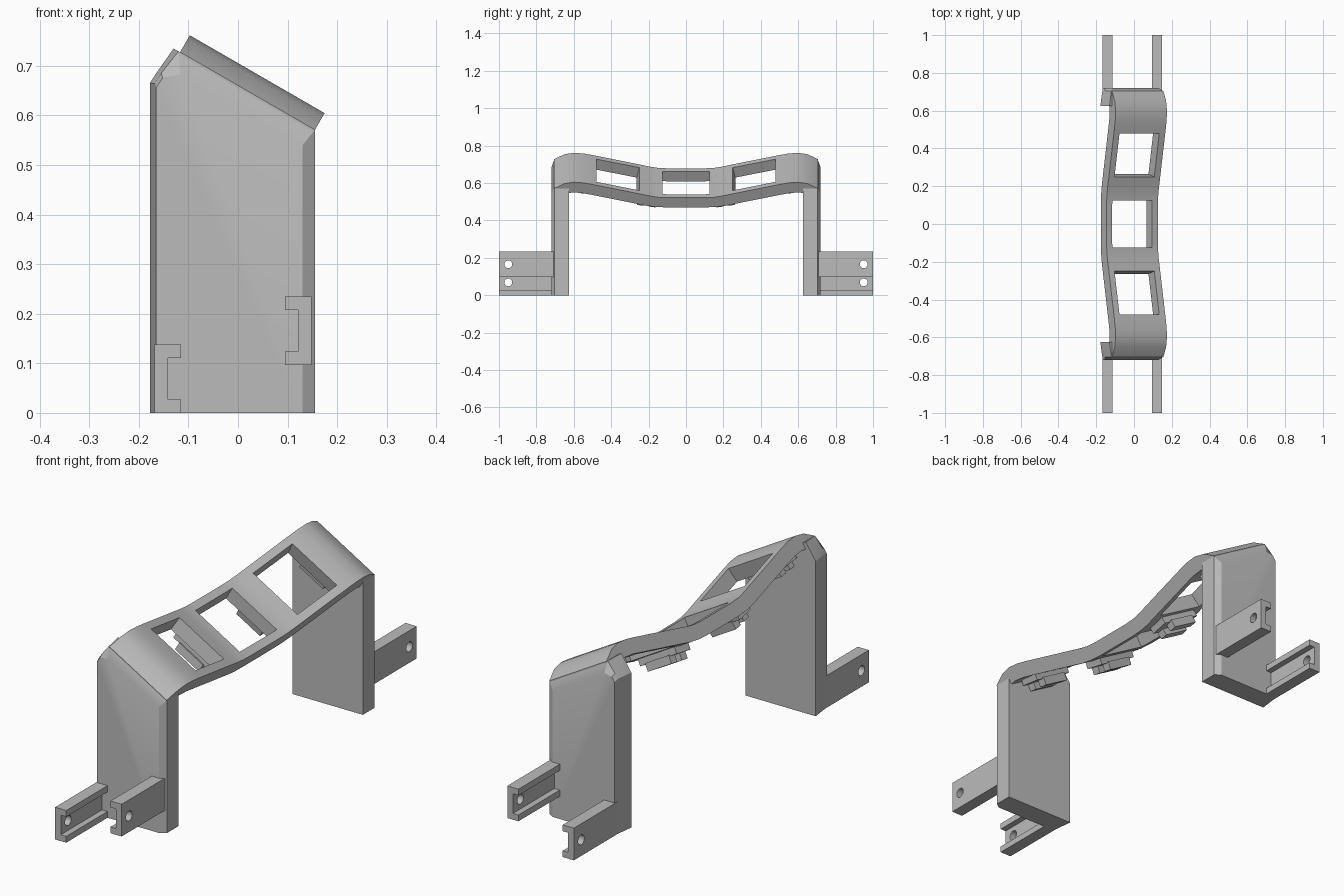
import bpy, bmesh, math
from mathutils import Matrix, Vector

old = bpy.data.objects.get("Cube")
if old:
    bpy.data.objects.remove(old, do_unlink=True)

grey = bpy.data.materials.new("plain grey")
grey.use_nodes = True
COLOR = (0.5, 0.5, 0.5, 1)
grey.diffuse_color = COLOR
grey.node_tree.nodes["Principled BSDF"].inputs["Base Color"].default_value = COLOR

# Slanted frame: u runs down the 30 degree slope, y stays, n is the slope normal
SLOPE = Matrix.Rotation(math.radians(30), 4, 'Y')


def make(name, bm, matrix=None):
    if matrix:
        bm.transform(matrix)
    bmesh.ops.recalc_face_normals(bm, faces=bm.faces)
    mesh = bpy.data.meshes.new(name)
    bm.to_mesh(mesh)
    bm.free()
    mesh.materials.append(grey)
    ob = bpy.data.objects.new(name, mesh)
    bpy.context.collection.objects.link(ob)
    return ob


def loft(name, rings, matrix=None):
    """Skin a list of matching closed outlines and cap both ends."""
    bm = bmesh.new()
    loops = [[bm.verts.new(p) for p in ring] for ring in rings]
    count = len(loops[0])
    for a, b in zip(loops, loops[1:]):
        for i in range(count):
            j = (i + 1) % count
            bm.faces.new((a[i], a[j], b[j], b[i]))
    bm.faces.new(loops[0])
    bm.faces.new(loops[-1])
    return make(name, bm, matrix)


def box(name, center, size, matrix=None):
    bm = bmesh.new()
    bmesh.ops.create_cube(bm, size=1, matrix=Matrix.Translation(center) @ Matrix.Diagonal((*size, 1)))
    return make(name, bm, matrix)


def select(ob):
    bpy.ops.object.select_all(action='DESELECT')
    bpy.context.view_layer.objects.active = ob
    ob.select_set(True)


def cut(ob, cutter):
    mod = ob.modifiers.new("cut", 'BOOLEAN')
    mod.operation = 'DIFFERENCE'
    mod.solver = 'EXACT'
    mod.object = cutter
    select(ob)
    bpy.ops.object.modifier_apply(modifier=mod.name)
    bpy.data.objects.remove(cutter, do_unlink=True)


def smooth(ob):
    select(ob)
    bpy.ops.object.shade_smooth_by_angle(angle=math.radians(25))


# Wavy top band: half profile in (y, n), mirrored, extruded along u
half_top = [(0.1, 0.515), (0.15, 0.518), (0.19, 0.525), (0.24, 0.537), (0.5, 0.597),
            (0.55, 0.607), (0.6, 0.611), (0.65, 0.602), (0.705, 0.572)]
half_low = [(0.1, 0.455), (0.16, 0.458), (0.21, 0.465), (0.26, 0.477), (0.5, 0.532),
            (0.55, 0.543), (0.6, 0.548), (0.65, 0.54), (0.705, 0.51)]


def mirrored(points):
    return [(-y, n) for y, n in reversed(points)] + points


outline = mirrored(half_top) + mirrored(half_low)[::-1]
band = loft("top_band", [[(u, y, n) for y, n in outline] for u in (-0.465, -0.151)], SLOPE)

# Three windows, the outer two square to the band's slope
for y, n, tilt, width in ((-0.37, 0.54, -13, 0.235), (0, 0.49, 0, 0.25), (0.37, 0.54, 13, 0.235)):
    place = SLOPE @ Matrix.Translation((-0.309, y, n)) @ Matrix.Rotation(math.radians(tilt), 4, 'X')
    cut(band, box("window_cutter", (0, 0, 0), (0.243, width, 0.3), place))
smooth(band)


# Legs: slanted-top slabs with a chamfered outer edge
def leg_ring(side, y, left, right, drop):
    pts = [(left, 0), (right, 0), (right, 0.66 - 0.577 * right - drop),
           (left + 0.048, 0.66 - 0.577 * (left + 0.048) - drop),
           (left + 0.013, 0.685 - drop * 0.2), (left, 0.665 - drop * 0.2)]
    return [(x, side * y, z) for x, z in pts]


for side, label in ((-1, "front"), (1, "back")):
    smooth(loft(label + "_leg", [leg_ring(side, 0.625, -0.178, 0.155, 0),
                                 leg_ring(side, 0.703, -0.168, 0.155, 0),
                                 leg_ring(side, 0.72, -0.165, 0.13, 0.045)]))

    # Channel rails: C section open towards the middle, with a bolt hole
    for name, back, inward, base in (("left", 0.148, -1, 0.097), ("right", -0.168, 1, 0)):
        section = [(0, 0), (0.053, 0), (0.053, 0.027), (0.027, 0.027),
                   (0.027, 0.111), (0.053, 0.111), (0.053, 0.138), (0, 0.138)]
        rail = loft(f"{label}_{name}_rail",
                    [[(back + inward * x, side * y, base + z) for x, z in section] for y in (0.68, 1)])
        bm = bmesh.new()
        bmesh.ops.create_cone(bm, cap_ends=True, segments=32, radius1=0.021, radius2=0.021, depth=0.3)
        hole = Matrix.Translation((back, side * 0.95, base + 0.069)) @ Matrix.Rotation(math.pi / 2, 4, 'Y')
        cut(rail, make("hole_cutter", bm, hole))
        smooth(rail)

    # Clips under the solid ribs of the band: a base slab and two gripping bars
    for y, n, tilt, name in ((0.205, 0.463, 9, "inner"), (0.575, 0.545, 6, "outer")):
        place = SLOPE @ Matrix.Translation((-0.309, side * y, n)) @ \
            Matrix.Rotation(math.radians(side * tilt), 4, 'X')
        box(f"{label}_{name}_clip_base", (0, 0, -0.01), (0.2, 0.085, 0.03), place)
        for s in (-1, 1):
            box(f"{label}_{name}_clip_bar", (0, s * 0.032, -0.037), (0.13, 0.036, 0.035), place)
